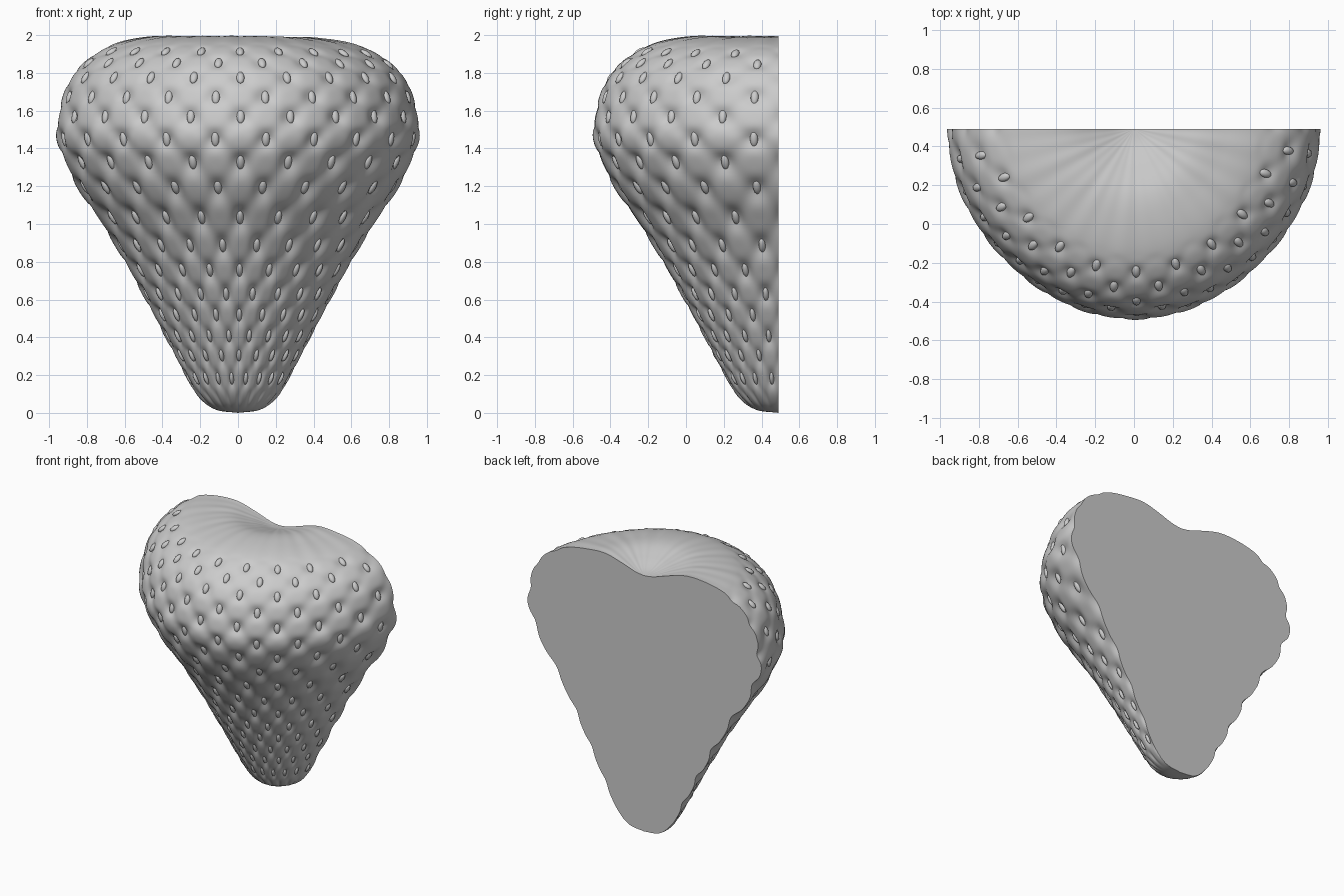
import bpy, bmesh, math
from mathutils import Vector, Matrix

if "Cube" in bpy.data.objects:
    bpy.data.objects.remove(bpy.data.objects["Cube"])

CUT_Y = 0.49                      # flat cut face, also holds the fruit's axis
X_SCALE = 0.985
# half profile (radius, height) from tip to the dimple on top
PROFILE = [(0, 0), (0.12, 0.017), (0.21, 0.08), (0.28, 0.19), (0.392, 0.40),
           (0.50, 0.60), (0.612, 0.80), (0.735, 1.0), (0.87, 1.2), (0.962, 1.4),
           (0.978, 1.5), (0.958, 1.62), (0.918, 1.74), (0.855, 1.83), (0.755, 1.91),
           (0.635, 1.965), (0.48, 1.993), (0.34, 1.993), (0.2, 1.957), (0.08, 1.918), (0, 1.905)]
ROWS = [0.18, 0.29, 0.395, 0.515, 0.625, 0.745, 0.875, 1.025, 1.175, 1.32,
        1.445, 1.57, 1.68, 1.78, 1.86, 1.92]


def catmull(points, n):
    pts = [Vector(p) for p in points]
    pts = [2 * pts[0] - pts[1]] + pts + [2 * pts[-1] - pts[-2]]
    out = []
    for i in range(1, len(pts) - 2):
        a, b, c, d = pts[i - 1:i + 3]
        for k in range(n):
            t = k / n
            out.append(0.5 * (2 * b + (c - a) * t + (2 * a - 5 * b + 4 * c - d) * t * t
                              + (3 * b - a - 3 * c + d) * t ** 3))
    out.append(pts[-2])
    return out


def row_coord(z):
    # fractional seed-row number at a height
    if z <= ROWS[0]:
        return (z - ROWS[0]) / 0.11
    for i in range(len(ROWS) - 1):
        if z <= ROWS[i + 1]:
            return i + (z - ROWS[i]) / (ROWS[i + 1] - ROWS[i])
    return len(ROWS) - 1 + (z - ROWS[-1]) / 0.05


def column_coord(ang):
    # seed columns spread slightly towards the cut
    a = ang - 0.015
    return a / (0.289 + 0.013 * a * a)


def clamp(v):
    return max(0.0, min(1.0, v))


def smooth(v):
    v = clamp(v)
    return v * v * (3 - 2 * v)


curve = catmull(PROFILE, 11)
LAST = len(curve) - 1
SHOULDER = 10 * 11                # widest point of the profile


def frame(i):
    # tangent and outward normal in the profile plane
    t = (curve[min(i + 1, LAST)] - curve[max(i - 1, 0)]).normalized()
    return t, Vector((t.y, -t.x))


def inset(i, ang):
    # dimples on a diamond lattice, fading to faint creases on top
    r, z = curve[i]
    top = i > SHOULDER
    w = 0.5 + 0.5 * math.cos(math.pi * (row_coord(z) - 1)) * math.cos(2 * math.pi * column_coord(ang))
    fade = smooth((0.74 - r) / 0.1) if top else 0
    amount = (0.016 + 0.019 * clamp(z / 1.0)) * clamp(z / 0.16)
    if top:
        amount *= 1 - 0.5 * smooth((z - 1.5) / 0.4)
    crease = 0.001 * (math.sin(17 * ang) + math.sin(29 * ang + 1)) * clamp(r / 0.4)
    return amount * w ** 2.4 * (1 - fade) + fade * (0.002 + crease)


def surface(i, ang):
    _, n = frame(i)
    p = curve[i] - n * inset(i, ang)
    sag = 0.012 * smooth(math.sin(ang)) ** 2 * smooth((p.y - 1.7) / 0.25) * smooth((p.x - 0.25) / 0.25)
    # cross-section slightly slimmer on the diagonals
    r = p.x * (1 - 0.022 * math.sin(2 * ang) ** 2)
    return Vector((X_SCALE * r * math.sin(ang), CUT_Y - 1.006 * r * math.cos(ang), p.y - sag))


# fruit body: dimpled half revolve closed by the flat cut
bm = bmesh.new()
SEG = 210
tip = bm.verts.new((0, CUT_Y, PROFILE[0][1]))
crown = bm.verts.new((0, CUT_Y, PROFILE[-1][1]))
rings = [[bm.verts.new(surface(i, -math.pi / 2 + math.pi * j / SEG)) for j in range(SEG + 1)]
         for i in range(1, LAST)]
for j in range(SEG):
    bm.faces.new((tip, rings[0][j + 1], rings[0][j]))
    bm.faces.new((crown, rings[-1][j], rings[-1][j + 1]))
    for a, b in zip(rings, rings[1:]):
        bm.faces.new((a[j], a[j + 1], b[j + 1], b[j]))
for v in [r[k] for r in rings for k in (0, SEG)]:
    v.co.y = CUT_Y
bm.faces.new([tip] + [r[0] for r in rings] + [crown] + [r[SEG] for r in reversed(rings)])
bmesh.ops.recalc_face_normals(bm, faces=bm.faces[:])


def make(name, bm):
    me = bpy.data.meshes.new(name)
    bm.to_mesh(me)
    bm.free()
    ob = bpy.data.objects.new(name, me)
    bpy.context.collection.objects.link(ob)
    bpy.context.view_layer.objects.active = ob
    ob.select_set(True)
    bpy.ops.object.shade_smooth_by_angle(angle=math.radians(50))
    ob.select_set(False)
    return ob


make("fruit_body", bm)

# seeds: small ovals lying in the dimples
bm = bmesh.new()
for row, z in enumerate(ROWS):
    i = min(range(int(LAST * 0.78)), key=lambda k: abs(curve[k].y - z))
    t, n = frame(i)
    half_w = 0.010 + 0.011 * clamp(z / 1.2)
    half_l = 0.035 + 0.008 * clamp(z / 1.0) - 0.007 * clamp((z - 1.4) / 0.4)
    for k in range(-5, 6):
        v = k + (0 if row % 2 else 0.5)
        if abs(v) > 4.8:
            continue
        a = 0.289 * v
        for _ in range(8):        # invert column_coord
            a = v * (0.289 + 0.013 * a * a)
        ang = a + 0.015
        s, c = math.sin(ang), math.cos(ang)
        nrm = Vector((n.x * s, -n.x * c, n.y))
        tan = Vector((t.x * s, -t.x * c, t.y))
        rot = Matrix((tan.cross(nrm), nrm, tan)).transposed().to_4x4()
        mat = (Matrix.Translation(surface(i, ang) + nrm * 0.005) @ rot
               @ Matrix.Diagonal((half_w, 0.017, half_l, 1)))
        bmesh.ops.create_uvsphere(bm, u_segments=12, v_segments=8, radius=1, matrix=mat)
bmesh.ops.recalc_face_normals(bm, faces=bm.faces[:])
make("seeds", bm)
